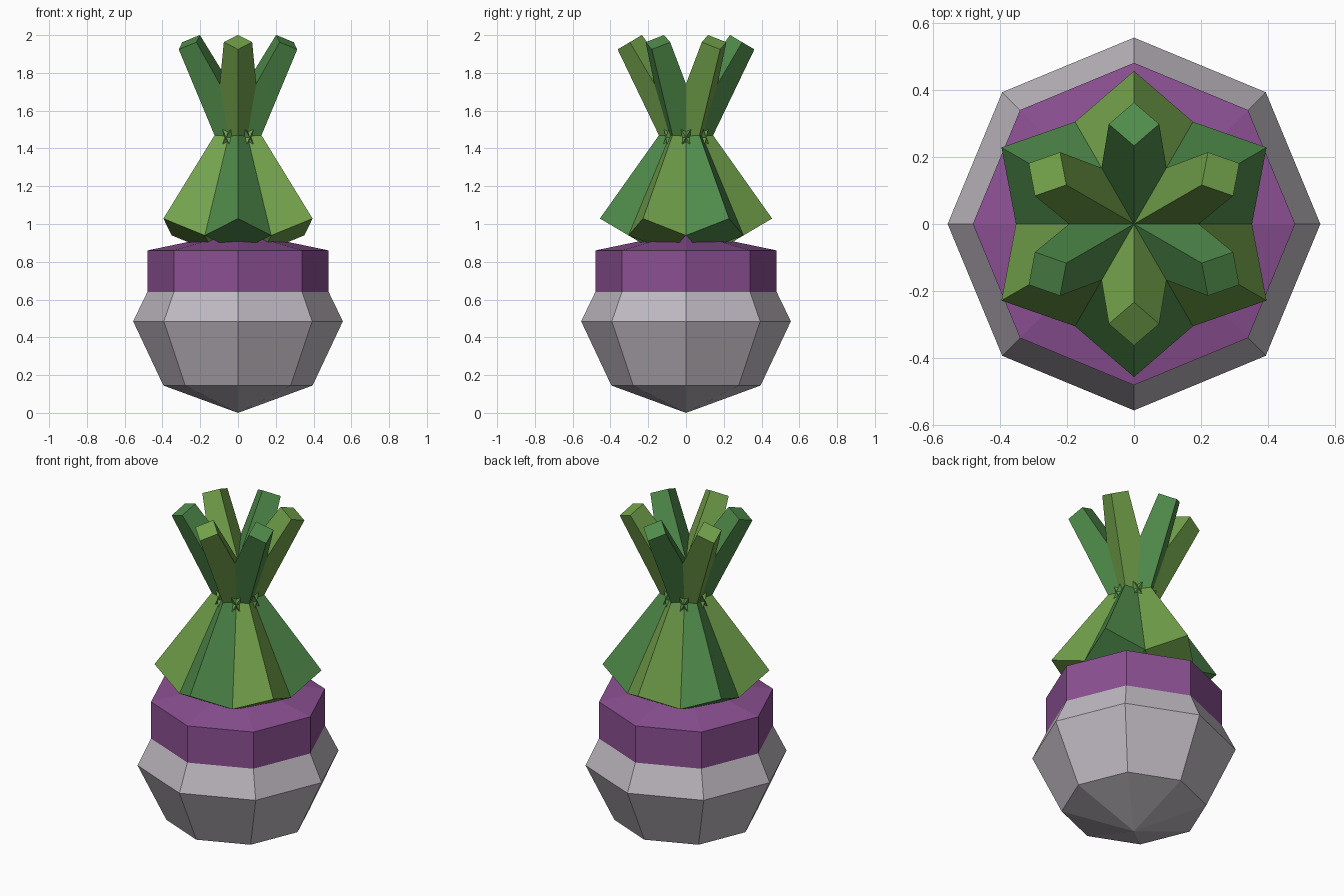
import bpy, bmesh, math
from mathutils import Vector, Matrix

if "Cube" in bpy.data.objects:
    bpy.data.objects.remove(bpy.data.objects["Cube"])


def material(name, color):
    m = bpy.data.materials.new(name)
    m.diffuse_color = (*color, 1)
    m.use_nodes = True
    m.node_tree.nodes["Principled BSDF"].inputs["Base Color"].default_value = m.diffuse_color
    return m


def finish(name, bm, mat):
    bmesh.ops.recalc_face_normals(bm, faces=bm.faces)
    me = bpy.data.meshes.new(name)
    bm.to_mesh(me)
    bm.free()
    me.materials.append(mat)
    ob = bpy.data.objects.new(name, me)
    bpy.context.collection.objects.link(ob)
    return ob


def lathe(name, profile, mat, sides=8):
    """Revolve (radius, z) points into a faceted solid; radius 0 makes a tip."""
    bm = bmesh.new()
    rings = []
    for r, z in profile:
        n = sides if r > 0 else 1
        rings.append([bm.verts.new((r * math.cos(math.tau * i / sides),
                                    r * math.sin(math.tau * i / sides), z))
                      for i in range(n)])
    for a, b in zip(rings, rings[1:]):
        for i in range(sides):
            j = (i + 1) % sides
            quad = [a[i % len(a)], a[j % len(a)], b[j % len(b)], b[i % len(b)]]
            bm.faces.new(list(dict.fromkeys(quad)))
    return finish(name, bm, mat)


def leaf(name, angle, mat):
    """Straight tapered square bar leaning across the central axis."""
    out = Vector((math.cos(angle), math.sin(angle), 0))
    low = out * 0.305 + Vector((0, 0, 0.94))
    high = out * -0.2975 + Vector((0, 0, 1.9625))
    axis = (high - low).normalized()
    side = Vector((-out.y, out.x, 0))
    rot = Matrix((side, axis.cross(side), axis)).transposed().to_4x4()
    bm = bmesh.new()
    bmesh.ops.create_cone(bm, cap_ends=True, segments=4, radius1=0.175,
                          radius2=0.075, depth=(high - low).length,
                          matrix=Matrix.Translation((low + high) / 2) @ rot)
    return finish(name, bm, mat)


pale = material("pale_root", (0.52, 0.48, 0.53))
purple = material("purple_skin", (0.26, 0.08, 0.29))
greens = [material("cool_green", (0.08, 0.26, 0.07)),
          material("warm_green", (0.17, 0.36, 0.07))]

# Root bulb and its purple crown
lathe("root", [(0, 0), (0.395, 0.145), (0.555, 0.485), (0.48, 0.64)], pale)
lathe("crown", [(0.48, 0.64), (0.48, 0.86), (0, 0.96)], purple)

# Six crossing leaves in alternating greens
for k in range(6):
    leaf(f"leaf_{k + 1}", math.radians(-90 + 60 * k), greens[k % 2])
